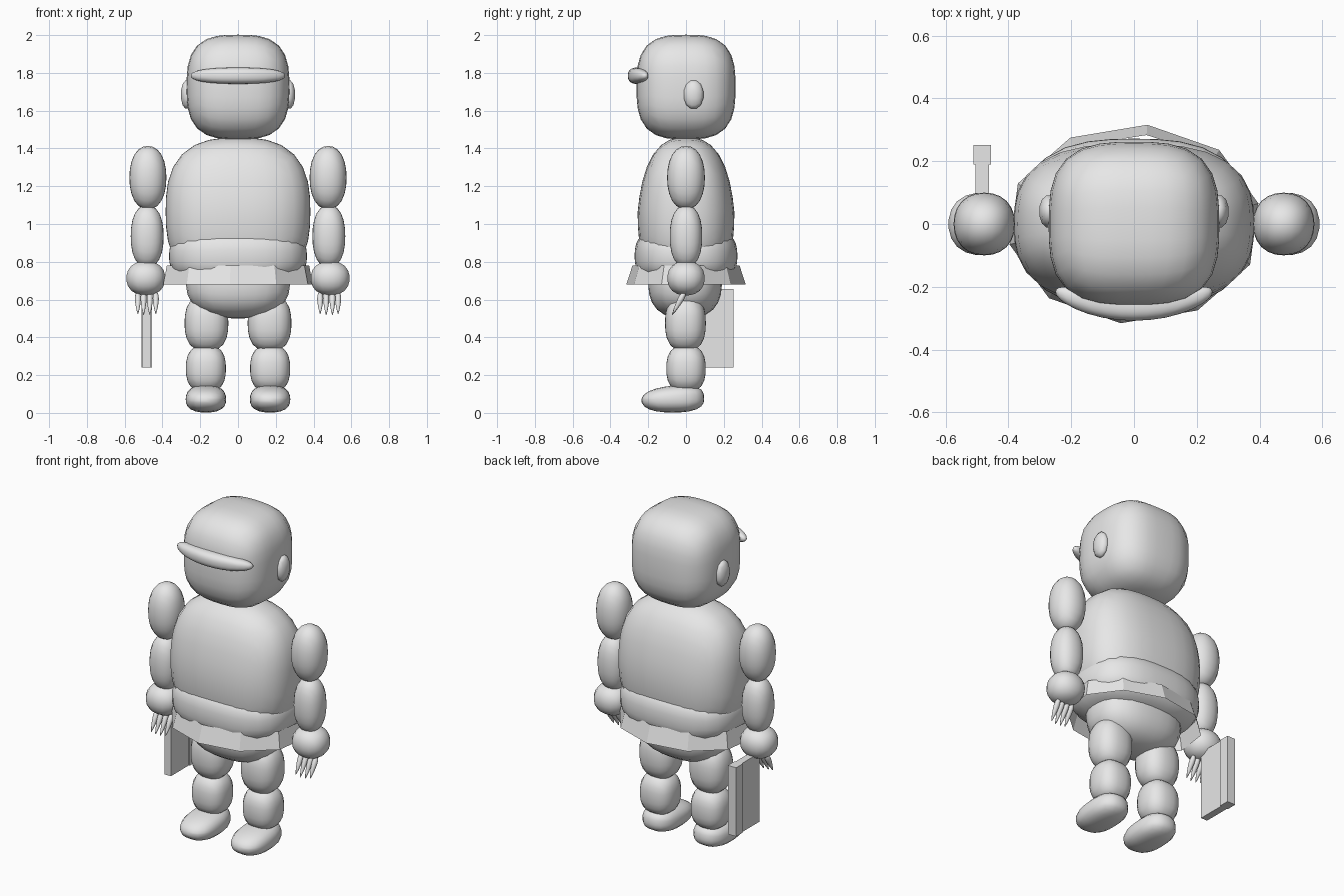
import bpy, bmesh, math
from mathutils import Matrix, Vector

if "Cube" in bpy.data.objects:
    bpy.data.objects.remove(bpy.data.objects["Cube"])

grey = bpy.data.materials.new("plain grey")
grey.diffuse_color = (0.8, 0.8, 0.8, 1)
grey.use_nodes = True
grey.node_tree.nodes["Principled BSDF"].inputs["Base Color"].default_value = grey.diffuse_color


def finish(bm, name, smooth=True):
    bmesh.ops.recalc_face_normals(bm, faces=bm.faces[:])
    mesh = bpy.data.meshes.new(name)
    bm.to_mesh(mesh)
    bm.free()
    mesh.materials.append(grey)
    ob = bpy.data.objects.new(name, mesh)
    bpy.context.collection.objects.link(ob)
    for p in mesh.polygons:
        p.use_smooth = smooth
    return ob


def blob(name, centre, radii, power=2.0, cuts=5, warp=None, tilt=0.0):
    """Rounded box between an ellipsoid (power 2) and a cube (high power)."""
    bm = bmesh.new()
    bmesh.ops.create_cube(bm, size=2)
    bmesh.ops.subdivide_edges(bm, edges=bm.edges[:], cuts=cuts, use_grid_fill=True)
    turn = Matrix.Rotation(tilt, 3, 'X')
    for v in bm.verts:
        d = Vector([math.tan(c * math.pi / 4) for c in v.co])
        d /= sum(abs(c) ** power for c in d) ** (1 / power)
        if warp:
            d = Vector(warp(*d))
        v.co = turn @ Vector([a * b for a, b in zip(d, radii)]) + Vector(centre)
    return finish(bm, name)


def box(name, low, high):
    bm = bmesh.new()
    bmesh.ops.create_cube(bm, size=1)
    for v in bm.verts:
        v.co = [l + (c + 0.5) * (h - l) for c, l, h in zip(v.co, low, high)]
    return finish(bm, name, False)


# Warps work on unit coordinates
def torso_taper(x, y, z):
    return x, y * (1 - 0.16 * max(0, z)), z


def foot_slope(x, y, z):
    return x, y, z * (1 + 0.12 * y) + 0.12 * y if z > 0 else z * 0.97


def finger_taper(x, y, z):
    k = 0.65 + 0.35 * z
    return x * k, y * k, z


# Head and brow
blob("head", (0, 0, 1.725), (0.272, 0.262, 0.277), 3.0, 7)
blob("brow", (0, -0.262, 1.785), (0.25, 0.046, 0.043), 2.4, 7,
     lambda x, y, z: (x, y + 1.0 * x * x, z))

# Body
blob("torso", (0, 0, 1.065), (0.383, 0.256, 0.393), 2.7, 7, torso_taper)
blob("belly", (0, 0, 0.83), (0.365, 0.272, 0.17), 2.7, 7)
blob("hips", (0, -0.005, 0.69), (0.275, 0.195, 0.19), 2.5, 6)

# Flared belt, an open ten-sided band
bm = bmesh.new()
rings = []
for rx, ry, z in ((0.405, 0.318, 0.68), (0.385, 0.285, 0.78)):
    angles = [math.radians(84 + 36 * i) for i in range(10)]
    rings.append([bm.verts.new((rx * math.cos(a), ry * math.sin(a), z)) for a in angles])
for i in range(10):
    j = (i + 1) % 10
    bm.faces.new((rings[0][i], rings[0][j], rings[1][j], rings[1][i]))
finish(bm, "belt", False)

# Ears, arms and legs on both sides
for side, s in (("left", -1), ("right", 1)):
    blob(side + "_ear", (s * 0.27, 0.04, 1.685), (0.034, 0.055, 0.08), 2.0, 2)
    blob(side + "_upper_arm", (s * 0.477, 0, 1.245), (0.098, 0.1, 0.168), 2.2)
    blob(side + "_forearm", (s * 0.481, 0, 0.935), (0.087, 0.086, 0.165), 2.3)
    blob(side + "_hand", (s * 0.488, 0, 0.713), (0.104, 0.1, 0.092), 2.2, 4)
    for n, x in enumerate((0.435, 0.467, 0.5, 0.53)):
        length = 0.075 if n in (1, 2) else 0.068
        blob(f"{side}_finger_{n + 1}", (s * x, -0.038, 0.583),
             (0.022, 0.022, length), 2.0, 3, finger_taper, -0.5)
    blob(side + "_thigh", (s * 0.167, -0.003, 0.475), (0.116, 0.108, 0.15), 2.5)
    blob(side + "_shin", (s * 0.17, 0, 0.235), (0.106, 0.104, 0.125), 2.6)
    blob(side + "_foot", (s * 0.17, -0.07, 0.072), (0.107, 0.166, 0.072), 2.5, 5, foot_slope)

# Flat board with a thicker rear bar, carried at one hand
box("board", (-0.505, 0.02, 0.24), (-0.462, 0.19, 0.655))
box("board_bar", (-0.511, 0.19, 0.24), (-0.456, 0.252, 0.655))
